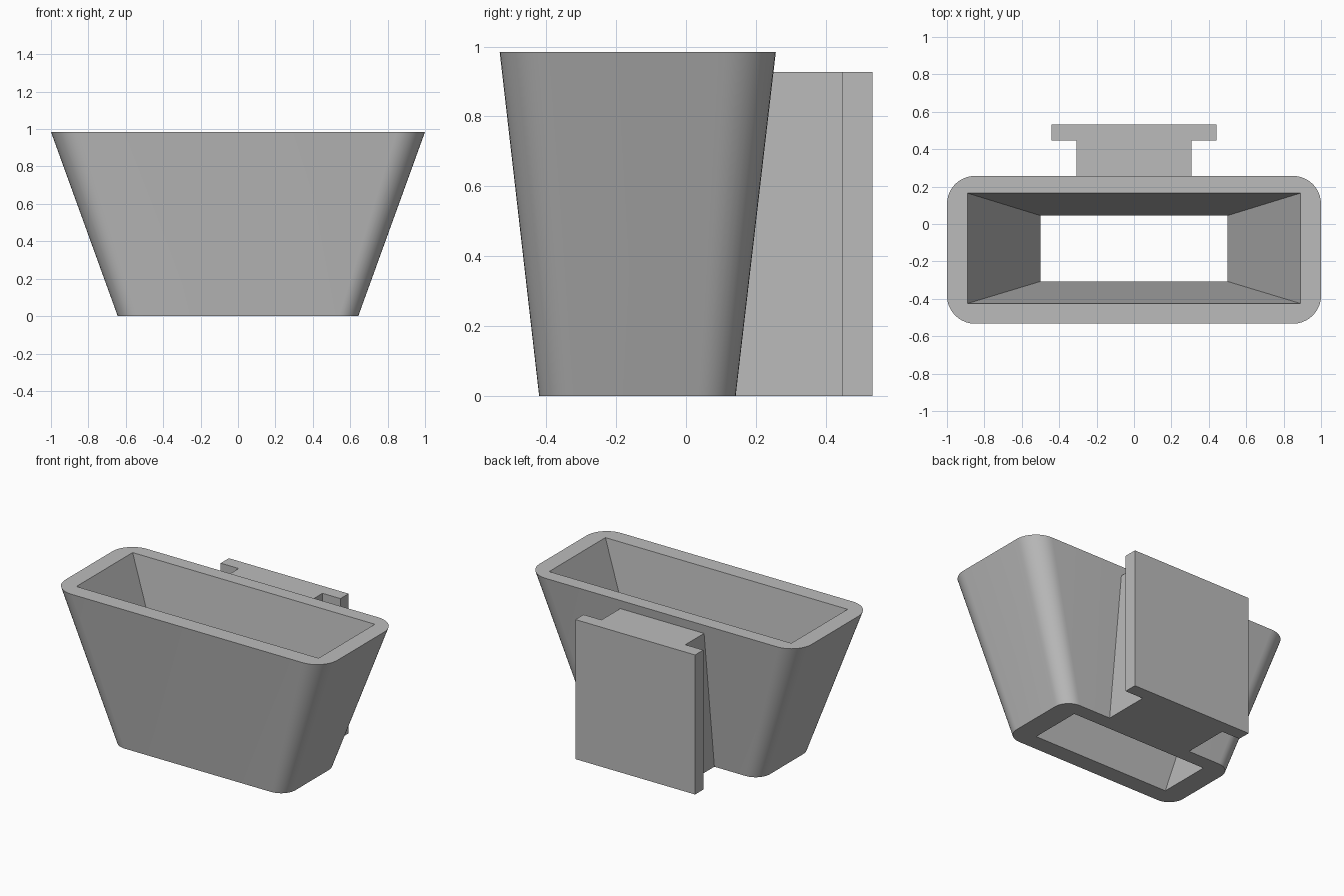
import bpy, bmesh, math

if "Cube" in bpy.data.objects:
    bpy.data.objects.remove(bpy.data.objects["Cube"])

grey = bpy.data.materials.new("plain grey")
grey.diffuse_color = (0.5, 0.5, 0.5, 1)
grey.use_nodes = True
grey.node_tree.nodes["Principled BSDF"].inputs["Base Color"].default_value = grey.diffuse_color


def make_object(name, bm):
    bmesh.ops.recalc_face_normals(bm, faces=bm.faces)
    mesh = bpy.data.meshes.new(name)
    bm.to_mesh(mesh)
    bm.free()
    obj = bpy.data.objects.new(name, mesh)
    mesh.materials.append(grey)
    bpy.context.collection.objects.link(obj)
    return obj


def ring(bm, hx, y0, y1, z, r=0, steps=10):
    """Rectangle with optional rounded corners, counter-clockwise."""
    verts = []
    for k, (sx, y, sy) in enumerate([(1, y1, 1), (-1, y1, 1), (-1, y0, -1), (1, y0, -1)]):
        for i in range(steps + 1 if r else 1):
            a = math.pi / 2 * (k + i / steps)
            verts.append(bm.verts.new((sx * (hx - r) + r * math.cos(a),
                                       y - sy * r + r * math.sin(a), z)))
    return verts


def walls(bm, a, b):
    n = len(a)
    return [bm.faces.new((a[i], a[(i + 1) % n], b[(i + 1) % n], b[i])) for i in range(n)]


def rim(bm, outer, inner):
    """Flat band between the rounded outline and the square opening."""
    n, m = len(outer), len(outer) // 4
    for k in range(4):
        for i in range(m - 1):
            bm.faces.new((outer[k * m + i], outer[k * m + i + 1], inner[k]))
        bm.faces.new((outer[k * m + m - 1], outer[(k * m + m) % n], inner[(k + 1) % 4], inner[k]))


# Tapered bin: rounded outside, square through-opening
H = 0.985
bm = bmesh.new()
out_low = ring(bm, 0.643, -0.42, 0.142, 0, 0.105)
out_top = ring(bm, 1.0, -0.533, 0.257, H, 0.15)
in_low = ring(bm, 0.5, -0.307, 0.045, 0)
in_top = ring(bm, 0.89, -0.425, 0.165, H)
for f in walls(bm, out_low, out_top):
    f.smooth = True
walls(bm, in_low, in_top)
rim(bm, out_low, in_low)
rim(bm, out_top, in_top)
body = make_object("tapered_bin", bm)
bpy.context.view_layer.objects.active = body
body.select_set(True)
bpy.ops.object.shade_smooth_by_angle(angle=math.radians(30))

# T-shaped slide bracket on the back; its neck meets the sloping wall
half = [(0.308, None), (0.308, 0.447), (0.44, 0.447), (0.44, 0.533)]
profile = half + [(-x, y) for x, y in reversed(half)]
bm = bmesh.new()
low, top = [[bm.verts.new((x, 0.142 + 0.115 * z / H if y is None else y, z))
             for x, y in profile] for z in (0, 0.927)]
walls(bm, low, top)
bm.faces.new(low)
bm.faces.new(top)
bm.faces.ensure_lookup_table()
bm.normal_update()
contact = [f for f in bm.faces if all(v.co.y < 0.3 for v in f.verts)]
bmesh.ops.recalc_face_normals(bm, faces=bm.faces)
bmesh.ops.delete(bm, geom=contact, context='FACES_ONLY')
make_object("slide_bracket", bm)
